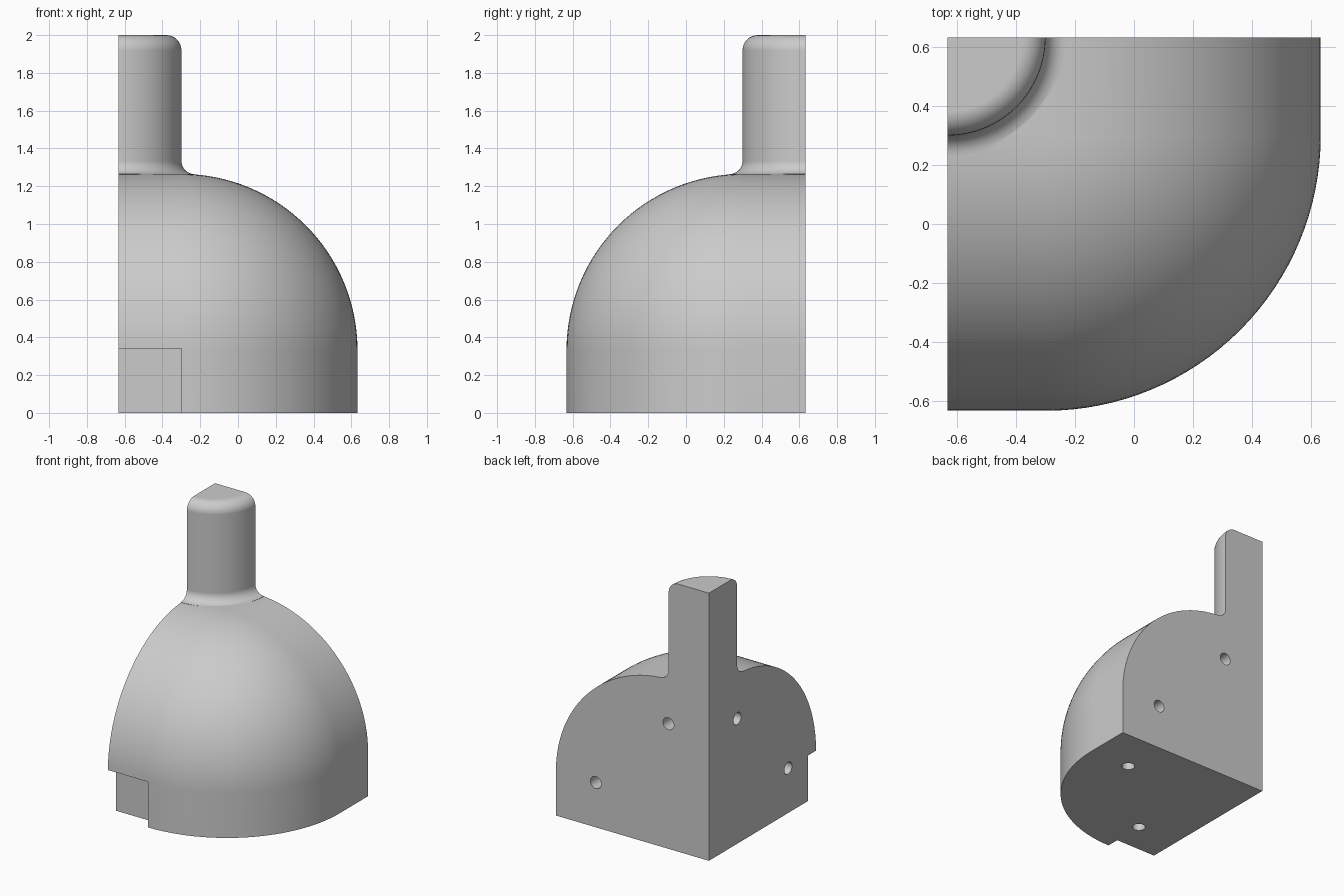
import bpy, bmesh
from math import pi, sin, cos
from mathutils import Vector, Matrix

if "Cube" in bpy.data.objects:
    bpy.data.objects.remove(bpy.data.objects["Cube"], do_unlink=True)

H = 0.6325           # half width of the block
S = 2 * H            # block size
CELL = 0.333         # straight margin before the rounding, also peg radius
HOLE_R, HOLE_DEPTH = 0.045, 0.15
CORNER = Vector((-H, H, 0))

grey = bpy.data.materials.new("light grey")
grey.use_nodes = True
grey.diffuse_color = (0.6, 0.6, 0.6, 1)
grey.node_tree.nodes["Principled BSDF"].inputs["Base Color"].default_value = grey.diffuse_color


def make_object(name, bm):
    bmesh.ops.recalc_face_normals(bm, faces=bm.faces)
    mesh = bpy.data.meshes.new(name)
    bm.to_mesh(mesh)
    bm.free()
    mesh.materials.append(grey)
    obj = bpy.data.objects.new(name, mesh)
    bpy.context.collection.objects.link(obj)
    return obj


def box(low, high):
    bm = bmesh.new()
    low, high = Vector(low), Vector(high)
    bmesh.ops.create_cube(bm, size=1, matrix=Matrix.Translation((low + high) / 2)
                          @ Matrix.Diagonal((*(high - low), 1)))
    return bm


def combine(target, other, operation):
    mod = target.modifiers.new(operation.lower(), 'BOOLEAN')
    mod.operation, mod.object, mod.solver = operation, other, 'EXACT'
    bpy.context.view_layer.objects.active = target
    bpy.ops.object.modifier_apply(modifier=mod.name)
    bpy.data.objects.remove(other, do_unlink=True)


def arc(cx, cz, r, start, end, steps=8):
    angles = [start + (end - start) * i / steps for i in range(steps + 1)]
    return [(cx + r * cos(a), cz + r * sin(a)) for a in angles]


# Block with one corner rounded into an eighth of a sphere
bm = box((-H, -H, 0), (H, H, S))
tip = max(bm.verts, key=lambda v: v.co.x - v.co.y + v.co.z)
bmesh.ops.bevel(bm, geom=list(tip.link_edges), offset=S - CELL, offset_type='OFFSET',
                segments=32, profile=0.5, affect='EDGES')
block = make_object("rounded_corner_block", bm)

# Quarter-round peg with a rounded top and a flared foot
top_r, foot_r = 0.08, 0.07
profile = [(0, 2)] + arc(CELL - top_r, 2 - top_r, top_r, pi / 2, 0)
profile += arc(CELL + foot_r, S + foot_r - 0.001, foot_r, pi, 1.5 * pi)
profile += [(CELL + foot_r, S - 0.1), (0, S - 0.1)]
bm = bmesh.new()
verts = [bm.verts.new(CORNER + Vector((r, 0, z))) for r, z in profile]
face = bm.faces.new(verts)
bmesh.ops.spin(bm, geom=[face], cent=CORNER, axis=(0, 0, 1), angle=-pi / 2, steps=32)
bmesh.ops.remove_doubles(bm, verts=bm.verts, dist=1e-5)
combine(block, make_object("peg", bm), 'UNION')

# Square notch low on the front
notch = box((-H - 0.1, -H - 0.1, -0.1), (-H + CELL, -H + 0.0945, 0.34))
combine(block, make_object("notch_cutter", notch), 'DIFFERENCE')

# Two pin holes in each of the three flat mating faces
near, far = 0.335, 0.935
holes = []
for a, b in ((near, far), (far, near)):
    holes += [((a, 0, b), 'X'), ((0, -a, b), 'Y'), ((b, -a, 0), None)]
for offset, axis in holes:
    bm = bmesh.new()
    turn = {'X': Matrix.Rotation(pi / 2, 4, 'X'), 'Y': Matrix.Rotation(pi / 2, 4, 'Y'),
            None: Matrix.Identity(4)}[axis]
    bmesh.ops.create_cone(bm, cap_ends=True, segments=32, radius1=HOLE_R, radius2=HOLE_R,
                          depth=2 * HOLE_DEPTH,
                          matrix=Matrix.Translation(CORNER + Vector(offset)) @ turn)
    combine(block, make_object("hole_cutter", bm), 'DIFFERENCE')

# Smooth curves with crisp edges
bpy.ops.object.select_all(action='DESELECT')
block.select_set(True)
bpy.context.view_layer.objects.active = block
bpy.ops.object.shade_smooth_by_angle(angle=pi / 6)
weighted = block.modifiers.new("weighted_normals", 'WEIGHTED_NORMAL')
weighted.keep_sharp = True
